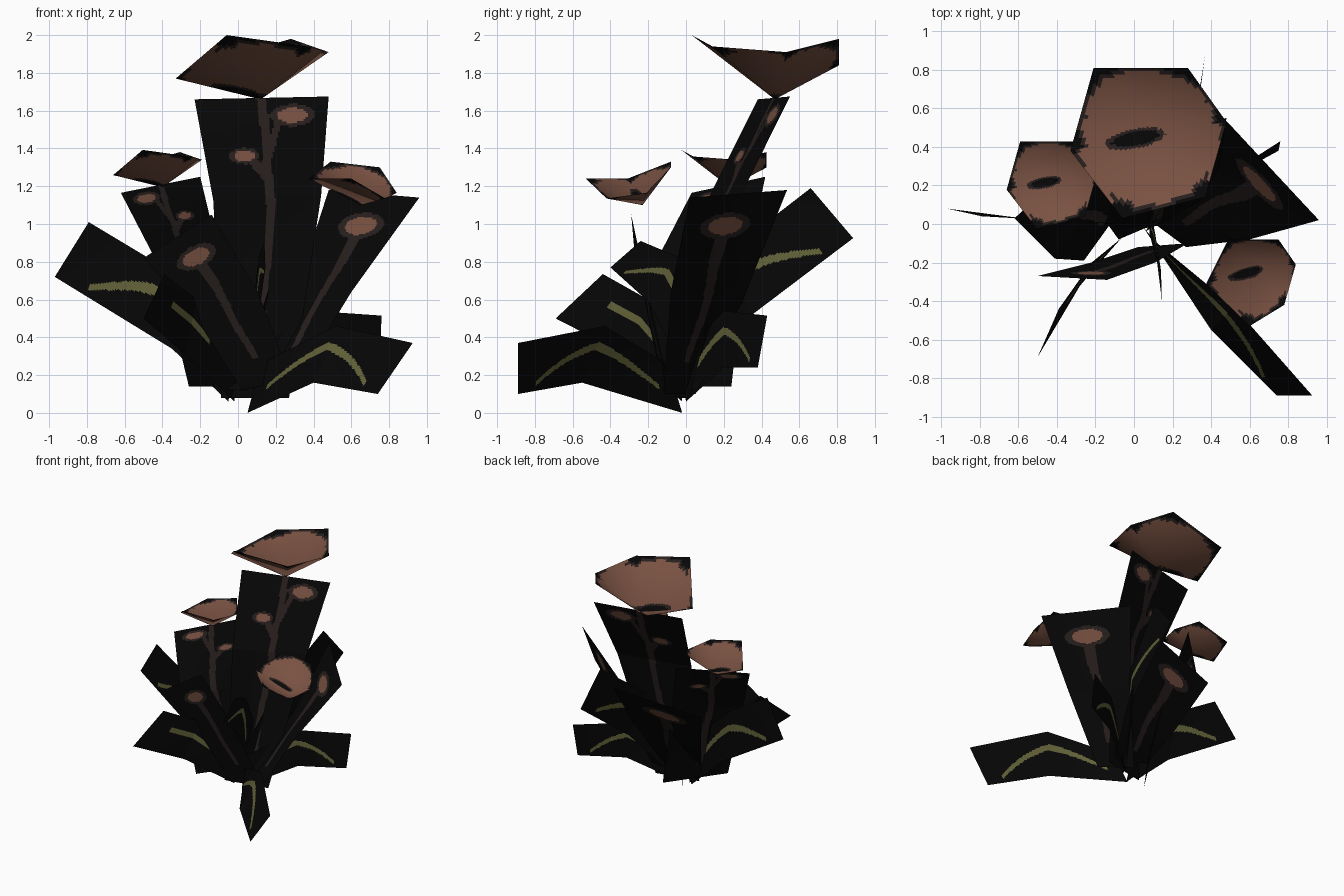
import bpy, math
from mathutils import Vector as V

if "Cube" in bpy.data.objects:
    bpy.data.objects.remove(bpy.data.objects["Cube"])


def material(name, rgb):
    m = bpy.data.materials.new(name)
    m.diffuse_color = (*rgb, 1)
    m.use_nodes = True
    m.node_tree.nodes["Principled BSDF"].inputs["Base Color"].default_value = m.diffuse_color
    return m


MATS = [material("black", (.002, .002, .002)),
        material("dark bark", (.020, .0135, .0125)),
        material("brown pink", (.19, .083, .054)),
        material("olive yellow", (.125, .125, .042))]
BLACK, BARK, PINK, OLIVE = range(4)


def build(name, verts, faces, cols):
    me = bpy.data.meshes.new(name)
    me.from_pydata(verts, [], faces)
    for m in MATS:
        me.materials.append(m)
    me.polygons.foreach_set("material_index", cols)
    ob = bpy.data.objects.new(name, me)
    bpy.context.collection.objects.link(ob)
    return ob


def card(name, rows, rule, nu, nv):
    """Flat card through pairs of edge points; rows run along v, pairs along u."""
    rows = [(V(a), V(b)) for a, b in rows]
    verts, faces, cols = [], [], []
    for j in range(nv + 1):
        t = j / nv * (len(rows) - 1)
        k = min(int(t), len(rows) - 2)
        a = rows[k][0].lerp(rows[k + 1][0], t - k)
        b = rows[k][1].lerp(rows[k + 1][1], t - k)
        verts += [a.lerp(b, i / nu) for i in range(nu + 1)]
    for j in range(nv):
        for i in range(nu):
            q = j * (nu + 1) + i
            faces.append((q, q + 1, q + nu + 2, q + nu + 1))
            cols.append(rule((i + .5) / nu, (j + .5) / nv))
    return build(name, verts, faces, cols)


def blob(u, v, cu, cv, ru, rv):
    return math.hypot((u - cu) / ru, (v - cv) / rv)


def near(u, v, a, b, w):
    """True when (u, v) is beside the segment a-b, measured across u."""
    lo, hi = sorted((a, b), key=lambda p: p[1])
    if not lo[1] <= v <= hi[1]:
        return False
    f = (v - lo[1]) / (hi[1] - lo[1])
    return abs(u - lo[0] - f * (hi[0] - lo[0])) < w


# painted stem with two side buds
def two_buds(u, v):
    d = min(blob(u, v, .73, .94, .115, .025), blob(u, v, .33, .81, .085, .018))
    if d < 1:
        return PINK
    if d < 1.5:
        return BARK
    mid = .53 + .015 * math.sin(v * 14) - .35 * max(0, v - .85)
    if abs(u - mid) < .06 - .025 * v and v > .1:
        return BARK
    if near(u, v, (.53, .80), (.62, .92), .03) or near(u, v, (.52, .73), (.40, .79), .05):
        return BARK
    return BLACK


# painted stem with one bud at the top
def one_bud(u, v):
    d = blob(u, v, .54, .84, .19, .045)
    if d < 1:
        return PINK
    if d < 1.45:
        return BARK
    if .16 < v < .85 and abs(u - .51 - .03 * math.sin(v * 11)) < .06 + .09 * max(0, v - .55):
        return BARK
    return BLACK


# painted curved grass blade
def blade(u, v):
    c = .12 + .53 * (1 - ((v - .45) / (.42 if v > .45 else .5)) ** 2)
    w = .07 * (1 - abs(v - .45) ** 2 * 2)
    return OLIVE if .1 < v < .87 and abs(u - c) < w else BLACK


# the same blade where it runs straight
def straight_blade(u, v):
    return OLIVE if .3 < v < .78 and abs(u - .62) < .06 else BLACK


# stem cards: (left, right) edge pairs from the base up
card("tall_stem", [((-.09, -.05, .08), (.27, .02, .08)),
                   ((-.11, .05, .6), (.36, .15, .62)),
                   ((-.13, .11, 1.12), (.44, .29, 1.15)),
                   ((-.23, .38, 1.66), (.48, .55, 1.675))], two_buds, 60, 150)
card("left_stem", [((.05, .24, .14), (-.26, -.19, .14)),
                   ((-.08, .31, .75), (-.41, -.18, .76)),
                   ((-.20, .42, 1.25), (-.62, .03, 1.165))], two_buds, 60, 130)
card("right_stem", [((.04, .05, .1), (.27, -.12, .1)),
                    ((.30, .31, .62), (.60, -.08, .64)),
                    ((.48, .535, 1.18), (.96, .02, 1.14))], one_bud, 54, 120)
card("front_stem", [((.02, -.12, .12), (.28, -.10, .18)),
                    ((-.22, -.20, .50), (.11, -.20, .63)),
                    ((-.50, -.27, .82), (-.14, -.29, 1.05))], one_bud, 54, 110)
card("back_stem", [((.25, .06, .12), (-.08, -.08, .12)),
                   ((.27, .27, .54), (-.26, .17, .48)),
                   ((.28, .56, 1.0), (-.42, .40, .88))], one_bud, 54, 110)

# leaf cards: (lower, upper) edge pairs from the base outward
LEAVES = {
    "front_right_leaf": [((.05, -.02, .0), (.12, -.10, .26)),
                         ((.40, -.55, .16), (.52, -.43, .46)),
                         ((.74, -.89, .10), (.925, -.89, .37))],
    "left_leaf": [((-.05, .0, .06), (-.02, .0, .42)),
                  ((-.35, .0, .34), (-.44, .02, .80)),
                  ((-.97, .08, .72), (-.79, .04, 1.01))],
    "front_left_leaf": [((-.02, -.02, .06), (.0, -.02, .32)),
                        ((-.28, -.32, .31), (-.22, -.20, .60)),
                        ((-.50, -.69, .50), (-.39, -.44, .735))],
    "front_leaf": [((.08, -.05, .30), (.08, .10, .56)),
                   ((.12, -.20, .59), (.11, -.05, .83)),
                   ((.145, -.40, .77), (.14, -.24, .91))],
    "back_leaf": [((.10, .02, .10), (.08, -.03, .38)),
                  ((.29, .35, .52), (.22, .22, .85)),
                  ((.37, .885, .925), (.34, .66, 1.19))],
    "back_right_leaf": [((.08, .0, .06), (.06, -.04, .30)),
                        ((.42, .20, .24), (.40, .20, .54)),
                        ((.75, .38, .24), (.76, .43, .515))],
}
for name, rows in LEAVES.items():
    card(name, rows, straight_blade if name == "front_left_leaf" else blade, 40, 90)


# mushroom caps: shallow six-sided funnels, softly shaded
def cap(name, apex, rim, n=20):
    apex, rim = V(apex), [V(p) for p in rim]
    side = [(rim[(s + 1) % 6] - apex).cross(rim[s] - apex).normalized() for s in range(6)]
    top = sum(side, V()).normalized()
    corner = [(side[s] + side[s - 1]).normalized() for s in range(6)]
    verts, normals, faces, cols = [apex], [top], [], []
    seg = 6 * n
    for k in range(1, n + 1):
        for i in range(seg):
            s, f = divmod(i, n)
            p = rim[s].lerp(rim[(s + 1) % 6], f / n)
            verts.append(apex.lerp(p, k / n))
            q = corner[s].lerp(corner[(s + 1) % 6], f / n)
            normals.append(top.lerp(q, k / n).normalized())
    for k in range(n):
        for i in range(seg):
            j = (i + 1) % seg
            o, c = 1 + k * seg, 1 + (k - 1) * seg
            faces.append((0, o + j, o + i) if k == 0 else (c + j, o + j, o + i, c + i))
            # place on a regular hexagon, then colour by distance from the middle
            s, f = divmod(i + .5, n)
            phi = math.radians(f / n * 60 - 30)
            r = (k + .5) / n * math.cos(math.pi / 6) / math.cos(phi)
            ang = math.radians(150 - s * 60) - phi
            x, y = r * math.cos(ang), r * math.sin(ang)
            r += .012 * math.sin(ang * 17)
            if y < 0 and abs(x) > .6:      # front half runs out to its side corners
                r -= .07
            d = blob(x, y, -.25, -.01, .27, .08)
            if r > .865 or d < 1:
                cols.append(BLACK)
            else:
                cols.append(BARK if r > .815 or d < 1.35 else PINK)
    ob = build(name, verts, faces, cols)
    for p in ob.data.polygons:
        p.use_smooth = True
    ob.data.normals_split_custom_set_from_vertices(normals)
    return ob


RIM = [(-.45, -.09, .11), (-.33, .34, .18), (.16, .34, .32),
       (.36, .06, .25), (.25, -.33, .28), (-.18, -.44, .34)]
for name, apex, size in (("large_cap", (.12, .47, 1.66), 1),
                         ("left_cap", (-.40, .23, 1.195), .58)):
    cap(name, apex, [V(apex) + V(p) * size for p in RIM])
cap("right_cap", (.65, -.23, 1.10),
    [(.375, -.31, 1.24), (.49, -.08, 1.33), (.75, -.08, 1.30),
     (.84, -.21, 1.165), (.78, -.42, 1.135), (.60, -.53, 1.24)])
